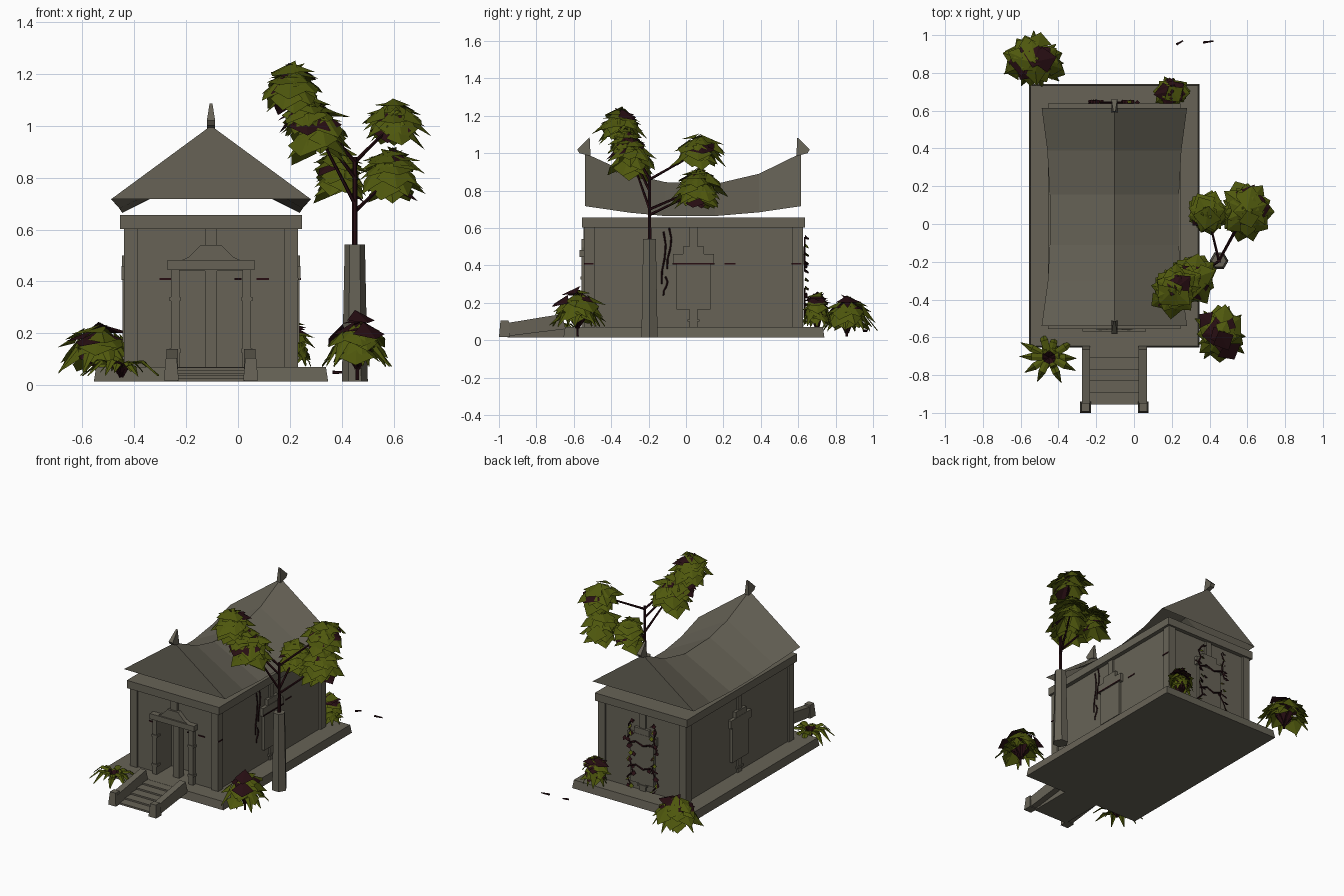
import bpy, bmesh, math, random
from mathutils import Vector

if "Cube" in bpy.data.objects:
    bpy.data.objects.remove(bpy.data.objects["Cube"])
random.seed(7)
CX = -0.104  # temple axis

def material(name, col):
    m = bpy.data.materials.new(name)
    m.diffuse_color = (*col, 1)
    m.use_nodes = True
    m.node_tree.nodes["Principled BSDF"].inputs["Base Color"].default_value = m.diffuse_color
    return m
STONE = material("grey_stone", (0.135, 0.124, 0.094))
LEAF = material("olive_leaf", (0.078, 0.097, 0.004))
DARK = material("dark_maroon", (0.020, 0.004, 0.006))

def mesh(name, verts, faces, mats, idx=None):
    me = bpy.data.meshes.new(name)
    me.from_pydata([tuple(v) for v in verts], [], faces)
    for m in mats:
        me.materials.append(m)
    if idx:
        for p, i in zip(me.polygons, idx):
            p.material_index = i
    ob = bpy.data.objects.new(name, me)
    bpy.context.collection.objects.link(ob)
    return ob

def fix(ob):
    bm = bmesh.new()
    bm.from_mesh(ob.data)
    bmesh.ops.recalc_face_normals(bm, faces=bm.faces)
    bm.to_mesh(ob.data)
    bm.free()
    return ob

def box(name, x0, x1, y0, y1, z0, z1, mat=STONE, taper=0.0):
    v = [(x, y, z0) for x, y in ((x0, y0), (x1, y0), (x1, y1), (x0, y1))]
    t = taper
    v += [(x, y, z1) for x, y in ((x0+t, y0+t), (x1-t, y0+t), (x1-t, y1-t), (x0+t, y1-t))]
    f = [(3, 2, 1, 0), (4, 5, 6, 7)] + [(i, (i+1) % 4, (i+1) % 4+4, i+4) for i in range(4)]
    return mesh(name, v, f, [mat])

def prism(name, pts, axis, a, b, mat=STONE):
    """Extrude a 2D profile along x (points are y,z) or y (points are x,z)."""
    put = (lambda p, d: (d, p[0], p[1])) if axis == 'x' else (lambda p, d: (p[0], d, p[1]))
    n = len(pts)
    v = [put(p, a) for p in pts] + [put(p, b) for p in pts]
    f = [tuple(range(n)), tuple(range(n, 2*n))] + [(i, (i+1) % n, (i+1) % n+n, i+n) for i in range(n)]
    return fix(mesh(name, v, f, [mat]))

def rod(name, p, q, r0, r1, n=5, mat=DARK):
    p, q = Vector(p), Vector(q)
    rot = (q-p).to_track_quat('Z', 'Y')
    ring = [Vector((math.cos(2*math.pi*i/n), math.sin(2*math.pi*i/n), 0)) for i in range(n)]
    v = [p + rot @ (c*r0) for c in ring] + [q + rot @ (c*r1) for c in ring]
    f = [tuple(range(n))[::-1], tuple(range(n, 2*n))] + [(i, (i+1) % n, (i+1) % n+n, i+n) for i in range(n)]
    return mesh(name, v, f, [mat])

# Platform, hall body, cornice
box("platform", -0.555, 0.347, -0.655, 0.74, 0.015, 0.07, STONE, 0.008)
box("hall_core", CX-0.322, CX+0.322, -0.40, 0.61, 0.07, 0.61)
for s in (-1, 1):
    xs = sorted((CX+s*0.322, CX+s*0.122))
    box("front_wall", *xs, -0.53, -0.40, 0.07, 0.61)
    for y0, y1 in ((-0.545, -0.49), (0.57, 0.625)):
        xs = sorted((CX+s*0.335, CX+s*0.283))
        box("corner_pillar", *xs, y0, y1, 0.07, 0.61)
box("wall_over_door", CX-0.122, CX+0.122, -0.53, -0.40, 0.44, 0.61)
box("cornice", CX-0.35, CX+0.35, -0.557, 0.637, 0.603, 0.656)

# Door frame
for s in (-1, 1):
    c = CX+s*0.138
    box("door_column", c-0.016, c+0.016, -0.56, -0.525, 0.07, 0.445)
    for z in (0.125, 0.325):
        box("column_ring", c-0.021, c+0.021, -0.565, -0.525, z, z+0.016)
box("door_centre_post", CX-0.024, CX+0.024, -0.525, -0.47, 0.07, 0.445)
box("door_lintel", CX-0.168, CX+0.168, -0.57, -0.525, 0.445, 0.482)
prism("door_pediment", [(CX+x, z) for x, z in ((-0.113, 0.482), (-0.085, 0.495), (-0.04, 0.54),
      (0.04, 0.54), (0.085, 0.495), (0.113, 0.482))], 'y', -0.56, -0.525)
box("door_crest_post", CX-0.024, CX+0.024, -0.548, -0.525, 0.54, 0.605)

# Blind windows on both sides and blind door at the back
PANEL = (("panel", 0.09, 0.165, 0.405, 0.018), ("lintel", 0.11, 0.405, 0.46, 0.022),
         ("crown", 0.057, 0.46, 0.50, 0.02), ("upper_post", 0.022, 0.50, 0.605, 0.012),
         ("lower_post", 0.022, 0.07, 0.165, 0.012), ("sill", 0.033, 0.10, 0.112, 0.018))
for part, w, z0, z1, d in PANEL:
    for s in (-1, 1):
        xs = sorted((CX+s*0.318, CX+s*(0.322+d)))
        box("side_window_"+part, *xs, 0.04-w, 0.04+w, z0, z1)
    box("back_door_"+part, CX-w, CX+w, 0.605, 0.61+d, z0 if part != "panel" else 0.12, z1)

# Saddle roof: single sheets with gable ends (y, half width, eave z, ridge z)
SECT = ((-0.54, 0.385, 0.717, 1.0), (-0.30, 0.352, 0.682, 0.89), (-0.11, 0.342, 0.664, 0.845),
        (0.155, 0.342, 0.664, 0.835), (0.39, 0.355, 0.684, 0.89), (0.615, 0.385, 0.717, 1.0))
rv, rf = [], []
for y, w, ze, zr in SECT:
    rv += [(CX-w, y, ze), (CX, y, zr), (CX+w, y, ze)]
for i in range(len(SECT)-1):
    a = 3*i
    rf += [(a, a+1, a+4, a+3), (a+1, a+2, a+5, a+4)]
last = 3*(len(SECT)-1)
rf += [(0, 2, 1), (last, last+1, last+2)]
fix(mesh("saddle_roof", rv, rf, [STONE]))

# Ridge finials
for m in (-1, 1):
    prof = [(0.04+m*y, z) for y, z in ((0.555, 1.085), (0.622, 1.02), (0.61, 1.0), (0.55, 0.985))]
    f = prism("ridge_finial", prof, 'x', CX-0.016, CX+0.016)
    for v in f.data.vertices:
        if v.co.z > 1.05:
            v.co.x = CX+(v.co.x-CX)*0.35

# Front stairs with side rails
for i in range(5):
    box("stair_step", CX-0.13, CX+0.13, -0.955+0.062*i, -0.645, 0.015, 0.027+0.0105*i)
for s in (-1, 1):
    xs = sorted((CX+s*0.128, CX+s*0.172))
    prism("stair_rail", [(-0.97, 0.02), (-0.97, 0.09), (-0.665, 0.14), (-0.645, 0.07), (-0.645, 0.06)],
          'x', *xs)
    c = CX+s*0.153
    box("stair_post", c-0.029, c+0.029, -1.0, -0.94, 0.018, 0.105, STONE, 0.008)

# Leaf helpers
def leaf(V, F, I, p, t, L, W, mi):
    t = t.normalized()
    side = t.cross(Vector((0, 0, 1)))
    side = side.normalized() if side.length > 0.01 else Vector((1, 0, 0))
    n = side.cross(t)
    b = len(V)
    V += [p-t*L*0.5, p+side*W*0.5-n*L*0.18, p+t*L*0.5-n*L*0.1, p-side*W*0.5-n*L*0.18]
    F += [(b, b+1, b+2), (b, b+2, b+3)]
    I += [mi, mi]

def foliage(name, c, half, n, L, dark):
    """Dome of broad folded leaves; dark(elevation 0..1) gives the chance of maroon."""
    V, F, I = [], [], []
    c = Vector(c)
    for k in range(n):
        a = k*2.4+random.uniform(-0.3, 0.3)
        u = (k+0.5)/n
        e = math.radians(-35+115*u)
        h = Vector((math.cos(a), math.sin(a), 0))
        d = h*math.cos(e)+Vector((0, 0, math.sin(e)))
        s = random.uniform(0.65, 1.08)
        p = c+Vector([d[i]*max(half[i]-L*0.3*(i < 2), 0.02)*s for i in range(3)])
        t = h*(math.sin(max(e, 0))+0.7)+Vector((0, 0, -math.cos(e)*0.7+random.uniform(-0.3, 0.15)))
        ln = L*random.uniform(0.75, 1.25)
        leaf(V, F, I, p, t, ln, ln*random.uniform(0.8, 1.2), int(random.random() < dark(u)))
    return mesh(name, V, F, [LEAF, DARK], I)

def fern(name, c, R, H, n, w, root=0.3):
    """Arching pointed fronds, dark at the root and green outwards."""
    V, F, I = [], [], []
    for k in range(n):
        a = 2*math.pi*k/n+random.uniform(-0.2, 0.2)
        r, z = R*random.uniform(0.85, 1.1), H*random.uniform(0.7, 1.1)
        b = len(V)
        for u, zz, ww in ((0.0, 0, 0.4), (root, 0.9, 0.9), (0.6, 1, 1), (1, 0.1, 0.06)):
            for s in (-1, 0, 1):
                V.append((c[0]+math.cos(a)*r*u-math.sin(a)*s*w*ww/2,
                          c[1]+math.sin(a)*r*u+math.cos(a)*s*w*ww/2, c[2]+z*zz-abs(s)*w*0.15))
        for j in range(3):
            q = b+3*j
            F += [(q, q+3, q+4, q+1), (q+1, q+4, q+5, q+2)]
            I += [int(j == 0)]*2
    return mesh(name, V, F, [LEAF, DARK], I)

# Tree on a six-sided stone stump
rod("tree_base", (0.45, -0.195, 0.015), (0.45, -0.195, 0.542), 0.05, 0.039, 6, STONE)
rod("tree_trunk", (0.45, -0.195, 0.54), (0.45, -0.195, 0.88), 0.011, 0.009, 6)
CROWN = (((0.21, -0.35, 1.14), (0.14, 0.14, 0.10), 0.86), ((0.31, -0.29, 0.97), (0.14, 0.14, 0.11), 0.70),
         ((0.26, -0.32, 1.05), (0.11, 0.12, 0.08), 0.80),
         ((0.60, 0.07, 1.01), (0.14, 0.17, 0.085), 0.86), ((0.59, 0.07, 0.80), (0.14, 0.16, 0.11), 0.67),
         ((0.39, 0.06, 0.81), (0.12, 0.12, 0.10), 0.70))
for c, half, z in CROWN:
    rod("tree_branch", (0.45, -0.195, z), c, 0.008, 0.005)
    foliage("tree_foliage", c, half, 40, 0.125, lambda u: 0.12 if u < 0.8 else 0.03)

# Bushes around the platform: maroon young leaves at the crown
BUSHES = (((-0.53, 0.86, 0.145), (0.18, 0.15, 0.09)), ((0.46, -0.58, 0.17), (0.145, 0.16, 0.10)),
          ((0.20, 0.70, 0.17), (0.10, 0.08, 0.08)))
for c, half in BUSHES:
    rod("bush_stem", (c[0], c[1], 0.02), c, 0.007, 0.005)
    foliage("bush_leaves", c, half, 34, 0.11, lambda u: 0.75 if u > 0.72 else 0.15)
    fern("bush_fronds", (c[0], c[1], c[2]-0.10), min(half[:2])*1.05, 0.10, 9, 0.055, 0.35)
fern("star_fern", (-0.45, -0.705, 0.035), 0.155, 0.06, 10, 0.04, 0.22)
fern("star_fern_heart", (-0.45, -0.705, 0.05), 0.08, 0.05, 6, 0.035, 0.4)

# Fallen twigs behind the hall
rod("twig", (0.225, 0.95, 0.05), (0.26, 0.97, 0.055), 0.007, 0.004)
rod("twig", (0.365, 0.96, 0.05), (0.42, 0.968, 0.05), 0.007, 0.004)

# Hanging vines on the right wall and creepers on the back wall
def vine(name, pts, r):
    for p, q in zip(pts, pts[1:]):
        rod(name, p, q, r, r*0.8, 4)
for y, z0, z1 in ((-0.09, 0.38, 0.60), (-0.12, 0.30, 0.58), (-0.11, 0.24, 0.34)):
    vine("wall_vine", [(CX+0.328, y+0.012*math.sin(i*1.3), z1+(z0-z1)*i/4) for i in range(5)], 0.005)
for x in (CX-0.10, CX+0.08):
    pts = [(x+random.uniform(-0.03, 0.03), 0.635, 0.10+0.045*i) for i in range(11)]
    vine("back_creeper", pts[:5], 0.005)
    vine("back_creeper", pts[6:], 0.005)
    V, F, I = [], [], []
    for k, p in enumerate(pts*2):
        q = Vector(p)+Vector((random.uniform(-0.02, 0.02), 0.012, 0))
        leaf(V, F, I, q, Vector((random.uniform(-1, 1), 0.5, -0.6)), 0.036, 0.03, int(k % 4 > 0))
    mesh("creeper_leaves", V, F, [LEAF, DARK], I)
for z in (0.23, 0.39):
    vine("back_creeper", [(CX-0.13+0.055*i, 0.643, z+0.02*(i % 2)) for i in range(5)], 0.006)

# Dark chipped marks on the walls
for x, w in ((-0.28, 0.022), (0.0, 0.014), (0.095, 0.024)):
    box("front_mark", x-w, x+w, -0.534, -0.53, 0.405, 0.413, DARK)
for y, w in ((-0.52, 0.025), (0.04, 0.112), (0.235, 0.03), (0.59, 0.027)):
    x = CX+(0.343 if w > 0.1 else 0.321 if y == 0.235 else 0.334)
    box("side_mark", x, x+0.004, y-w, y+w, 0.406, 0.414, DARK)
